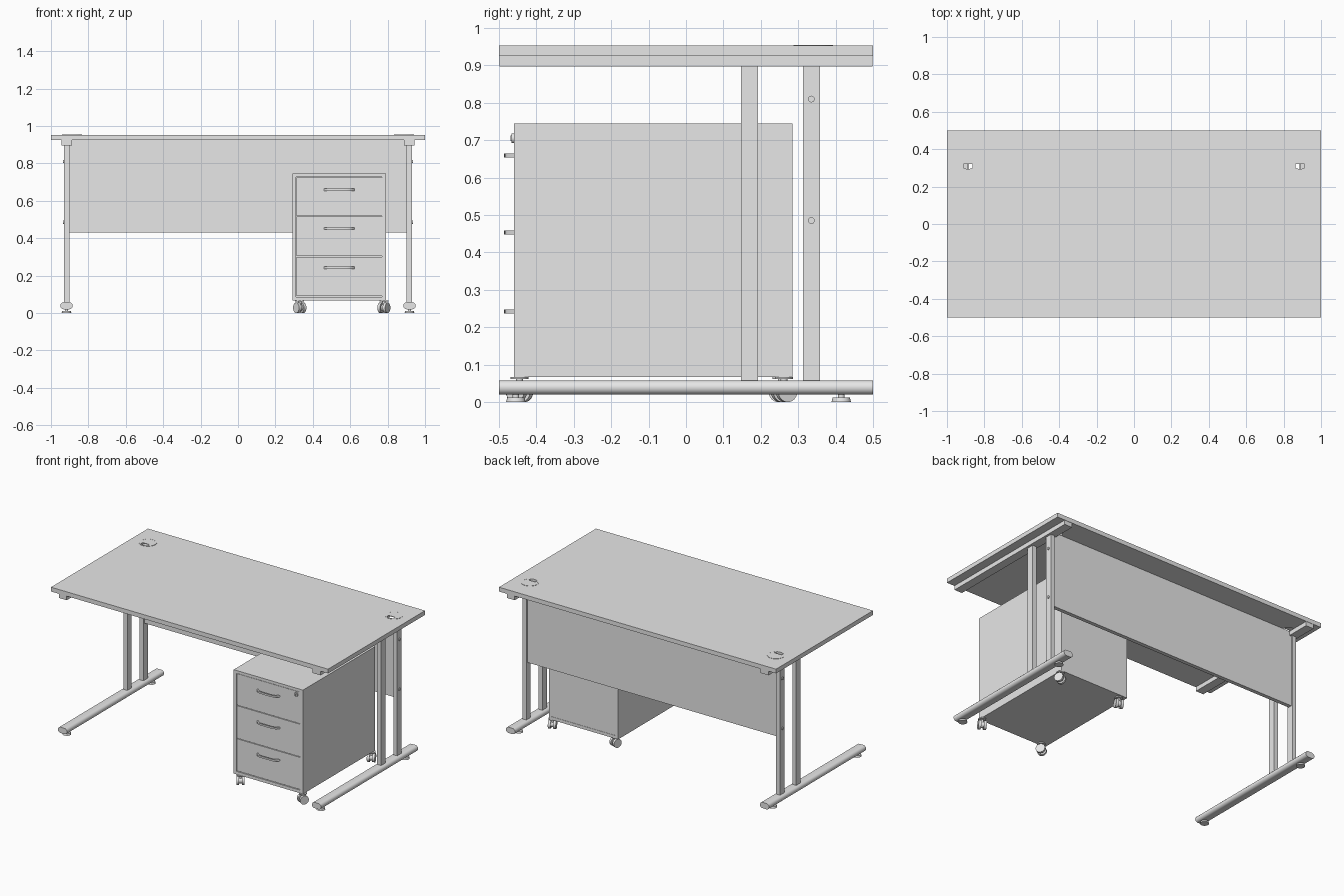
import bpy, bmesh, math
from mathutils import Vector, Matrix

if "Cube" in bpy.data.objects:
    bpy.data.objects.remove(bpy.data.objects["Cube"])

grey = bpy.data.materials.new("plain grey")
grey.diffuse_color = (0.8, 0.8, 0.8, 1)
grey.use_nodes = True
grey.node_tree.nodes["Principled BSDF"].inputs["Base Color"].default_value = grey.diffuse_color


def finish(bm, name, smooth=False):
    bmesh.ops.recalc_face_normals(bm, faces=bm.faces)
    me = bpy.data.meshes.new(name)
    bm.to_mesh(me)
    bm.free()
    me.materials.append(grey)
    ob = bpy.data.objects.new(name, me)
    bpy.context.collection.objects.link(ob)
    bpy.ops.object.select_all(action='DESELECT')
    ob.select_set(True)
    bpy.context.view_layer.objects.active = ob
    if smooth:
        bpy.ops.object.shade_smooth_by_angle(angle=math.radians(35))
    return ob


def box(name, x, y, z):
    bm = bmesh.new()
    bmesh.ops.create_cube(bm, size=1)
    size = [abs(b - a) for a, b in (x, y, z)]
    mid = [(a + b) / 2 for a, b in (x, y, z)]
    bmesh.ops.transform(bm, verts=bm.verts,
                        matrix=Matrix.Translation(mid) @ Matrix.Diagonal((*size, 1)))
    return finish(bm, name)


def cyl(name, mid, r, depth, axis=(0, 0, 1), r2=None, seg=32):
    bm = bmesh.new()
    bmesh.ops.create_cone(bm, cap_ends=True, segments=seg, radius1=r,
                          radius2=r if r2 is None else r2, depth=depth)
    rot = Vector((0, 0, 1)).rotation_difference(Vector(axis)).to_matrix().to_4x4()
    bmesh.ops.transform(bm, verts=bm.verts, matrix=Matrix.Translation(mid) @ rot)
    return finish(bm, name, True)


def prism(name, points, push):
    """Extrude a closed outline along a vector."""
    bm = bmesh.new()
    face = bm.faces.new([bm.verts.new(p) for p in points])
    new = bmesh.ops.extrude_face_region(bm, geom=[face])["geom"]
    bmesh.ops.translate(bm, vec=push, verts=[v for v in new if isinstance(v, bmesh.types.BMVert)])
    return finish(bm, name, True)


def arc(r, a0, a1, n):
    return [(r * math.cos(math.radians(a0 + (a1 - a0) * i / n)),
             r * math.sin(math.radians(a0 + (a1 - a0) * i / n))) for i in range(n + 1)]


# Desktop with two cable holes
GX, GY = 0.888, 0.34
top = box("desktop", (-1, 1), (-0.5, 0.5), (0.925, 0.953))
for s in (-1, 1):
    cutter = cyl("hole_cutter", (s * GX, GY, 0.94), 0.05, 0.1)
    cutter.hide_render = True
    mod = top.modifiers.new("cable_hole", 'BOOLEAN')
    mod.operation = 'DIFFERENCE'
    mod.object = cutter
    bpy.context.view_layer.objects.active = top
    bpy.ops.object.modifier_apply(modifier=mod.name)
    bpy.data.objects.remove(cutter)

# Cable grommets: rim ring and notched cap
for s in (-1, 1):
    bm = bmesh.new()
    rings = []
    for r, z in ((0.053, 0.9531), (0.053, 0.955), (0.046, 0.955), (0.046, 0.926), (0.05, 0.926), (0.05, 0.9531)):
        rings.append([bm.verts.new((s * GX + px, GY + py, z)) for px, py in arc(r, 0, 360, 32)[:-1]])
    for i in range(6):
        a, b = rings[i], rings[(i + 1) % 6]
        for k in range(32):
            bm.faces.new((a[k], a[(k + 1) % 32], b[(k + 1) % 32], b[k]))
    finish(bm, "grommet_rim", True)
    cap = arc(0.046, -58, 238, 28) + [(-0.0244, -0.02), (0.0244, -0.02)]
    prism("grommet_cap", [(s * GX + px, GY + py, 0.951) for px, py in cap], (0, 0, 0.0035))

# Modesty panel
box("modesty_panel", (-0.903, 0.903), (0.323, 0.348), (0.43, 0.925))

# Leg frames, mirrored left and right
for s in (-1, 1):
    box("top_rail", (s * 0.888, s * 0.944), (-0.498, 0.498), (0.897, 0.925))
    for y0 in (0.147, 0.313):
        box("upright", (s * 0.902, s * 0.93), (y0, y0 + 0.045), (0.05, 0.898))
    # flat-oval foot bar
    half = [(0.014 + px, pz) for px, pz in arc(0.019, -90, 90, 10)]
    outline = half + [(-px, -pz) for px, pz in half]
    prism("foot_bar", [(s * 0.917 + px, -0.5, 0.039 + pz) for px, pz in outline], (0, 1, 0))
    for y in (-0.455, 0.415):
        cyl("foot_glide", (s * 0.917, y, 0.006), 0.026, 0.012, r2=0.023)
        cyl("glide_stem", (s * 0.917, y, 0.016), 0.009, 0.012, seg=16)
    for z in (0.485, 0.81):
        cyl("leg_screw", (s * 0.932, 0.335, z), 0.009, 0.006, (1, 0, 0), seg=16)

# Drawer pedestal carcass
X0, X1, Y0, Y1 = 0.291, 0.791, -0.46, 0.285
XM = (X0 + X1) / 2
box("pedestal_top", (X0, X1), (Y0, Y1), (0.727, 0.745))
box("pedestal_base", (X0, X1), (Y0, Y1), (0.067, 0.087))
for a, b in ((X0, X0 + 0.02), (X1 - 0.02, X1)):
    box("pedestal_side", (a, b), (Y0, Y1), (0.087, 0.727))
box("pedestal_back", (X0 + 0.02, X1 - 0.02), (Y1 - 0.02, Y1 - 0.002), (0.087, 0.727))

# Drawer fronts with bowed handles
for z0, z1, hz in ((0.091, 0.300, 0.242), (0.304, 0.516, 0.453), (0.520, 0.725, 0.659)):
    box("drawer_front", (X0 + 0.022, X1 - 0.022), (Y0 + 0.001, Y0 + 0.02), (z0, z1))
    curve = [(-1 + 2 * i / 12) for i in range(13)]
    outer = [(XM + 0.083 * t, Y0 - 0.028 * (1 - t ** 6)) for t in curve]
    inner = [(XM + 0.073 * t, Y0 - 0.019 * (1 - t ** 6)) for t in reversed(curve)]
    prism("drawer_handle", [(px, py + 0.002, hz - 0.0055) for px, py in outer + inner], (0, 0, 0.011))

# Drawer lock
cyl("lock", (0.743, Y0 - 0.002, 0.705), 0.013, 0.01, (0, -1, 0))
box("lock_slot", (0.741, 0.745), (Y0 - 0.009, Y0 - 0.006), (0.698, 0.712))

# Twin-wheel castors, each swivelled differently
for x, y, turn in ((0.33, -0.445, 35), (0.78, -0.445, -30), (0.33, 0.255, -20), (0.78, 0.262, 25)):
    a = math.radians(turn)
    axle = Vector((math.cos(a), math.sin(a), 0))
    c = Vector((x, y, 0.028))
    for side in (-1, 1):
        cyl("castor_wheel", c + axle * side * 0.016, 0.028, 0.016, axle)
    cyl("castor_hub", c, 0.018, 0.036, axle, seg=20)
    cyl("castor_stem", (x, y, 0.05), 0.009, 0.034, seg=16)
    cyl("castor_plate", (x, y, 0.064), 0.024, 0.006)
